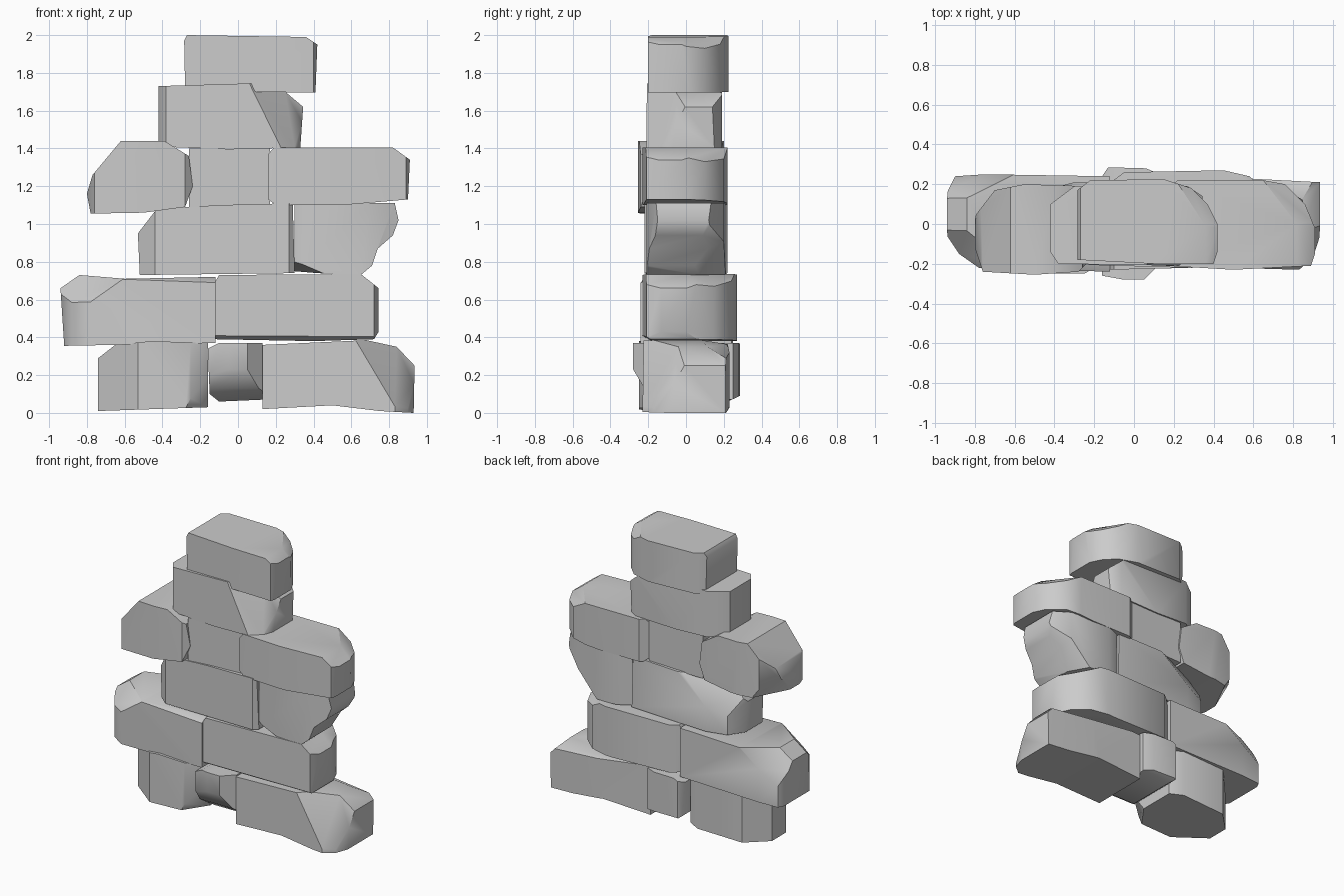
import bpy, bmesh, math
from mathutils import Vector


def slice_off(bm, co, no):
    # remove everything on the normal side of a plane and cap the cut
    geom = bm.verts[:] + bm.edges[:] + bm.faces[:]
    cut = bmesh.ops.bisect_plane(bm, geom=geom, plane_co=co, plane_no=no,
                                 dist=1e-5, clear_outer=True)
    edges = [e for e in cut["geom_cut"] if isinstance(e, bmesh.types.BMEdge)]
    edges = [e for e in edges if e.is_boundary]
    if edges:
        bmesh.ops.holes_fill(bm, edges=edges, sides=0)


def stone(name, front, plan, corners=()):
    # front: (x, z) outline; plan: convex (x, y) outline, counter-clockwise;
    # corners: chips, each a plane through three points
    bm = bmesh.new()
    face = bm.faces.new([bm.verts.new((x, -0.5, z)) for x, z in front])
    ext = bmesh.ops.extrude_face_region(bm, geom=[face])
    bmesh.ops.translate(bm, vec=(0, 1, 0),
                        verts=[v for v in ext["geom"] if isinstance(v, bmesh.types.BMVert)])
    bmesh.ops.recalc_face_normals(bm, faces=bm.faces)
    for (x0, y0), (x1, y1) in zip(plan, plan[1:] + plan[:1]):
        slice_off(bm, (x0, y0, 0), Vector((y1 - y0, x0 - x1, 0)).normalized())
    mid = sum((v.co for v in bm.verts), Vector()) / len(bm.verts)
    for tri in corners:
        a, b, c = map(Vector, tri)
        n = (b - a).cross(c - a).normalized()
        if n.dot(mid - a) > 0:
            n = -n
        slice_off(bm, a, n)
    bmesh.ops.remove_doubles(bm, verts=bm.verts, dist=0.002)
    bmesh.ops.recalc_face_normals(bm, faces=bm.faces)
    me = bpy.data.meshes.new(name)
    bm.to_mesh(me)
    bm.free()
    ob = bpy.data.objects.new(name, me)
    bpy.context.collection.objects.link(ob)
    bpy.context.view_layer.objects.active = ob
    for o in bpy.context.selected_objects:
        o.select_set(False)
    ob.select_set(True)
    bpy.ops.object.shade_smooth_by_angle(angle=math.radians(38))
    return ob


# bottom course
stone("course_1_left",
      [(-.74, .01), (-.16, .03), (-.16, .37), (-.46, .38), (-.65, .36), (-.74, .29)],
      [(-.74, -.08), (-.53, -.25), (-.25, -.25), (-.16, -.2), (-.16, .18), (-.25, .23),
       (-.6, .22), (-.74, .08)],
      [((-.28, -.25, .02), (-.16, -.22, .21), (-.16, -.08, .02))])
stone("course_1_middle",
      [(-.15, .1), (-.1, .06), (.13, .07), (.13, .37), (-.1, .37), (-.16, .34)],
      [(-.16, -.26), (-.05, -.28), (.05, -.28), (.13, -.2), (.13, .25), (.06, .28),
       (-.13, .285), (-.16, .24)],
      [((-.1, -.28, .23), (.1, -.28, .23), (0, -.22, .13)),
       ((-.1, -.22, .13), (.1, -.22, .13), (0, -.12, .06)),
       ((-.1, .285, .09), (.1, .285, .09), (0, .2, .05))])
stone("course_1_right",
      [(.13, .02), (.5, .04), (.75, .01), (.93, .0), (.935, .25), (.84, .35), (.68, .385),
       (.13, .36)],
      [(.13, -.21), (.83, -.23), (.9, -.17), (.935, -.06), (.935, .21), (.55, .23), (.13, .22)],
      [((.63, -.22, .38), (.74, -.22, .2), (.935, .02, .3)),
       ((.5, .22, .33), (.9, .21, .29), (.6, .1, .385))])

# second course
stone("course_2_left",
      [(-.92, .355), (-.12, .37), (-.12, .72), (-.6, .71), (-.84, .73), (-.94, .66)],
      [(-.94, -.06), (-.88, -.15), (-.78, -.22), (-.12, -.24), (-.12, .24), (-.75, .25),
       (-.9, .24), (-.94, .16)],
      [((-.75, -.23, .6), (-.6, -.23, .71), (-.9, .0, .72)),
       ((-.12, -.24, .69), (-.6, -.24, .7), (-.4, -.19, .72)),
       ((-.75, .25, .6), (-.6, .25, .71), (-.92, .12, .69))])
stone("course_2_right",
      [(-.12, .39), (.4, .38), (.72, .39), (.745, .43), (.745, .66), (.65, .735),
       (-.1, .73), (-.13, .68)],
      [(-.13, -.23), (.72, -.21), (.745, -.13), (.745, .0), (.68, .15), (.58, .24),
       (.45, .27), (-.05, .26), (-.13, .2)],
      [((.5, .27, .735), (.66, .0, .735), (.68, .15, .67)),
       ((0, -.23, .41), (.7, -.22, .41), (.3, -.18, .38))])

# third course
stone("course_3_left",
      [(-.52, .73), (.3, .74), (.29, 1.11), (-.1, 1.1), (-.43, 1.08), (-.53, .95)],
      [(-.53, -.12), (-.44, -.2), (.27, -.22), (.3, -.19), (.3, .19), (-.3, .21), (-.45, .17),
       (-.53, .05)],
      [((-.08, .2, 1.1), (-.3, .2, .93), (-.4, .06, 1.09))])
stone("course_3_right",
      [(.3, .75), (.42, .74), (.65, .73), (.71, .78), (.74, .87), (.82, .94), (.85, 1.02),
       (.83, 1.11), (.3, 1.11)],
      [(.3, -.19), (.34, -.21), (.7, -.21), (.85, -.15), (.85, .12), (.72, .2), (.4, .22), (.3, .18)],
      [((.31, -.21, .8), (.45, -.21, .74), (.35, -.06, .74)),
       ((.58, .21, .75), (.85, .12, 1.0), (.72, .03, .78))])

# fourth course
stone("course_4_left",
      [(-.78, 1.055), (-.5, 1.06), (-.28, 1.09), (-.24, 1.2), (-.26, 1.36), (-.39, 1.44),
       (-.62, 1.44), (-.77, 1.26), (-.8, 1.16)],
      [(-.8, -.12), (-.76, -.24), (-.5, -.255), (-.28, -.24), (-.24, -.2), (-.24, .19),
       (-.55, .2), (-.7, .17), (-.8, .04)],
      [((-.65, .2, 1.07), (-.76, .12, 1.18), (-.72, .05, 1.06))])
stone("course_4_middle",
      [(-.26, 1.09), (.17, 1.1), (.17, 1.4), (-.26, 1.4)],
      [(-.26, -.2), (.17, -.19), (.17, .18), (-.26, .18)])
stone("course_4_right",
      [(.16, 1.13), (.2, 1.1), (.55, 1.1), (.9, 1.13), (.91, 1.34), (.82, 1.405), (.19, 1.405),
       (.16, 1.37)],
      [(.16, -.21), (.5, -.23), (.89, -.21), (.91, -.15), (.91, -.02), (.86, .1), (.76, .2),
       (.65, .22), (.22, .22), (.16, .17)],
      [((.65, .22, 1.405), (.82, .0, 1.405), (.86, .1, 1.33))])

# fifth course
stone("course_5",
      [(-.42, 1.41), (-.05, 1.395), (.33, 1.405), (.345, 1.62), (.25, 1.7), (.08, 1.745),
       (-.42, 1.73)],
      [(-.42, -.14), (-.38, -.2), (.25, -.21), (.31, -.13), (.345, -.03), (.345, .14),
       (.27, .19), (-.3, .19), (-.42, .1)],
      [((.07, -.2, 1.74), (.15, -.2, 1.58), (.34, .0, 1.64))])

# cap stone
stone("cap_stone",
      [(-.28, 1.71), (.1, 1.7), (.41, 1.695), (.42, 1.95), (.36, 1.99), (-.27, 2.0), (-.285, 1.97)],
      [(-.285, -.18), (.1, -.2), (.4, -.2), (.42, -.14), (.42, .0), (.37, .1), (.29, .18),
       (.15, .225), (-.22, .22), (-.285, .17)],
      [((.2, .22, 2.0), (.34, .0, 2.0), (.37, .1, 1.93))])
